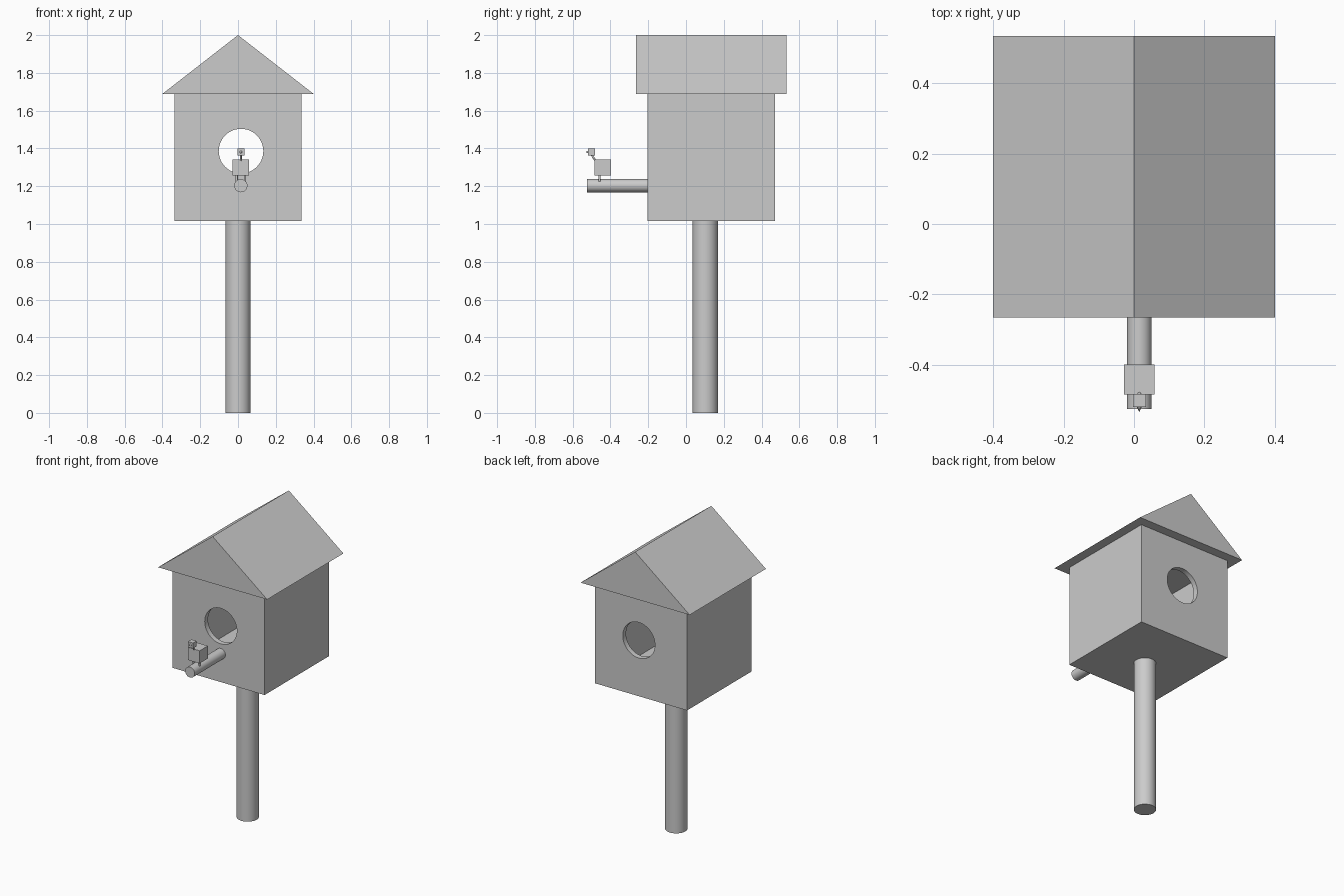
import bpy
import math
from mathutils import Vector

default_cube = bpy.data.objects.get("Cube")
if default_cube:
    bpy.data.objects.remove(default_cube, do_unlink=True)

# Single plain grey material
grey = bpy.data.materials.new("plain_grey")
grey.use_nodes = True
colour = (0.6, 0.6, 0.6, 1.0)
grey.diffuse_color = colour
grey.node_tree.nodes["Principled BSDF"].inputs["Base Color"].default_value = colour


def finish(name):
    obj = bpy.context.object
    obj.name = name
    obj.data.name = name
    obj.data.materials.append(grey)
    return obj


def box(name, center, size):
    bpy.ops.mesh.primitive_cube_add(size=1, location=center)
    obj = finish(name)
    obj.scale = size
    bpy.ops.object.transform_apply(location=False, rotation=False, scale=True)
    return obj


def rod(name, start, end, radius, tip=None, sides=32):
    """Round rod between two points, tapering when a tip radius is given."""
    start, end = Vector(start), Vector(end)
    axis = end - start
    bpy.ops.mesh.primitive_cone_add(
        vertices=sides, radius1=radius, radius2=radius if tip is None else tip,
        depth=axis.length, location=(start + end) / 2,
        rotation=axis.to_track_quat("Z", "Y").to_euler())
    obj = finish(name)
    bpy.ops.object.shade_smooth_by_angle(angle=math.radians(35))
    return obj


def cut(target, cutter):
    mod = target.modifiers.new("cut", "BOOLEAN")
    mod.operation = "DIFFERENCE"
    mod.solver = "EXACT"
    mod.object = cutter
    bpy.ops.object.select_all(action="DESELECT")
    bpy.context.view_layer.objects.active = target
    target.select_set(True)
    bpy.ops.object.modifier_apply(modifier=mod.name)
    bpy.data.objects.remove(cutter, do_unlink=True)


width, wall = 0.674, 0.034
house_y, floor_z, eave_z = 0.134, 1.015, 1.689
bird_x = 0.015

# Hollow house with a round opening through front and back
middle = (0, house_y, (floor_z + eave_z) / 2)
house = box("house_walls", middle, (width, width, width))
inside = width - 2 * wall
cut(house, box("room_cutter", middle, (inside, inside, inside)))
cut(house, rod("hole_cutter", (0.016, -0.4, 1.386), (0.016, 0.7, 1.386), 0.118, sides=48))
bpy.ops.object.shade_smooth_by_angle(angle=math.radians(35))

# Gabled roof: solid triangular prism
gable = [(-0.4, eave_z), (0.4, eave_z), (0, 2.0)]
verts = [(x, y, z) for y in (-0.266, 0.533) for x, z in gable]
faces = [(0, 1, 2), (5, 4, 3), (0, 3, 4, 1), (1, 4, 5, 2), (2, 5, 3, 0)]
roof_mesh = bpy.data.meshes.new("roof")
roof_mesh.from_pydata(verts, [], faces)
roof_mesh.materials.append(grey)
bpy.context.collection.objects.link(bpy.data.objects.new("roof", roof_mesh))

# Post and perch
rod("post", (0, 0.102, 0), (0, 0.102, floor_z + 0.01), 0.067)
rod("perch", (bird_x, -0.525, 1.203), (bird_x, -0.19, 1.203), 0.035)

# Little blocky bird
box("bird_body", (bird_x, -0.441, 1.299), (0.086, 0.086, 0.084))
box("bird_head", (bird_x, -0.501, 1.381), (0.037, 0.037, 0.037))
rod("bird_neck", (bird_x, -0.473, 1.325), (bird_x, -0.502, 1.37), 0.005, sides=16)
rod("bird_beak", (bird_x, -0.519, 1.381), (bird_x, -0.533, 1.381), 0.007, tip=0, sides=16)
for side, offset in (("left", 0.022), ("right", -0.022)):
    x = bird_x + offset
    rod("bird_leg_" + side, (x, -0.458, 1.222), (x, -0.458, 1.262), 0.006, sides=16)
